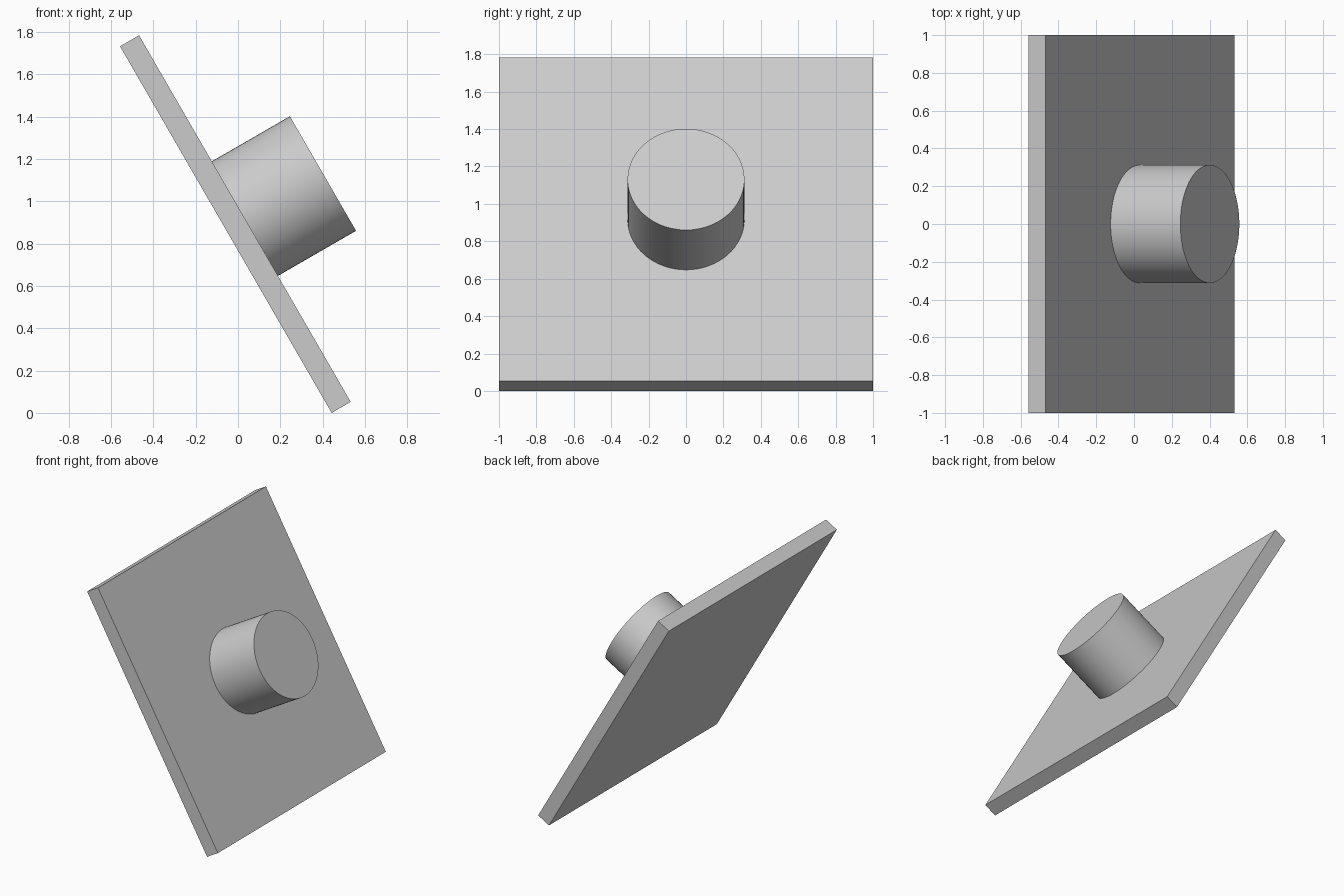
import bpy
from math import radians
from mathutils import Matrix, Vector

cube = bpy.data.objects.get("Cube")
if cube:
    bpy.data.objects.remove(cube, do_unlink=True)

PLATE_SIZE, THICKNESS = 2.0, 0.104
PEG_RADIUS, PEG_HEIGHT = 0.3125, 0.426

# Shared tilted frame: local z is the plate normal, leaning towards +x
tilt = Matrix.Translation((-0.0125, 0, 0.892)) @ Matrix.Rotation(radians(60), 4, 'Y')

grey = bpy.data.materials.new("light grey")
grey.use_nodes = True
colour = (0.6, 0.6, 0.6, 1)
grey.diffuse_color = colour
grey.node_tree.nodes["Principled BSDF"].inputs["Base Color"].default_value = colour


def finish(name, offset):
    """Name the active part, colour it and place it along the plate normal."""
    obj = bpy.context.object
    obj.name = name
    obj.data.materials.append(grey)
    obj.matrix_world = tilt @ Matrix.Translation(Vector((0, 0, offset)))
    return obj


# Square plate
bpy.ops.mesh.primitive_cube_add(size=1)
plate = finish("plate", 0)
plate.data.transform(Matrix.Diagonal((PLATE_SIZE, PLATE_SIZE, THICKNESS, 1)))

# Round peg standing on the plate's upper face
bpy.ops.mesh.primitive_cylinder_add(vertices=64, radius=PEG_RADIUS, depth=PEG_HEIGHT)
finish("peg", (THICKNESS + PEG_HEIGHT) / 2)
bpy.ops.object.shade_smooth_by_angle(angle=radians(30))
